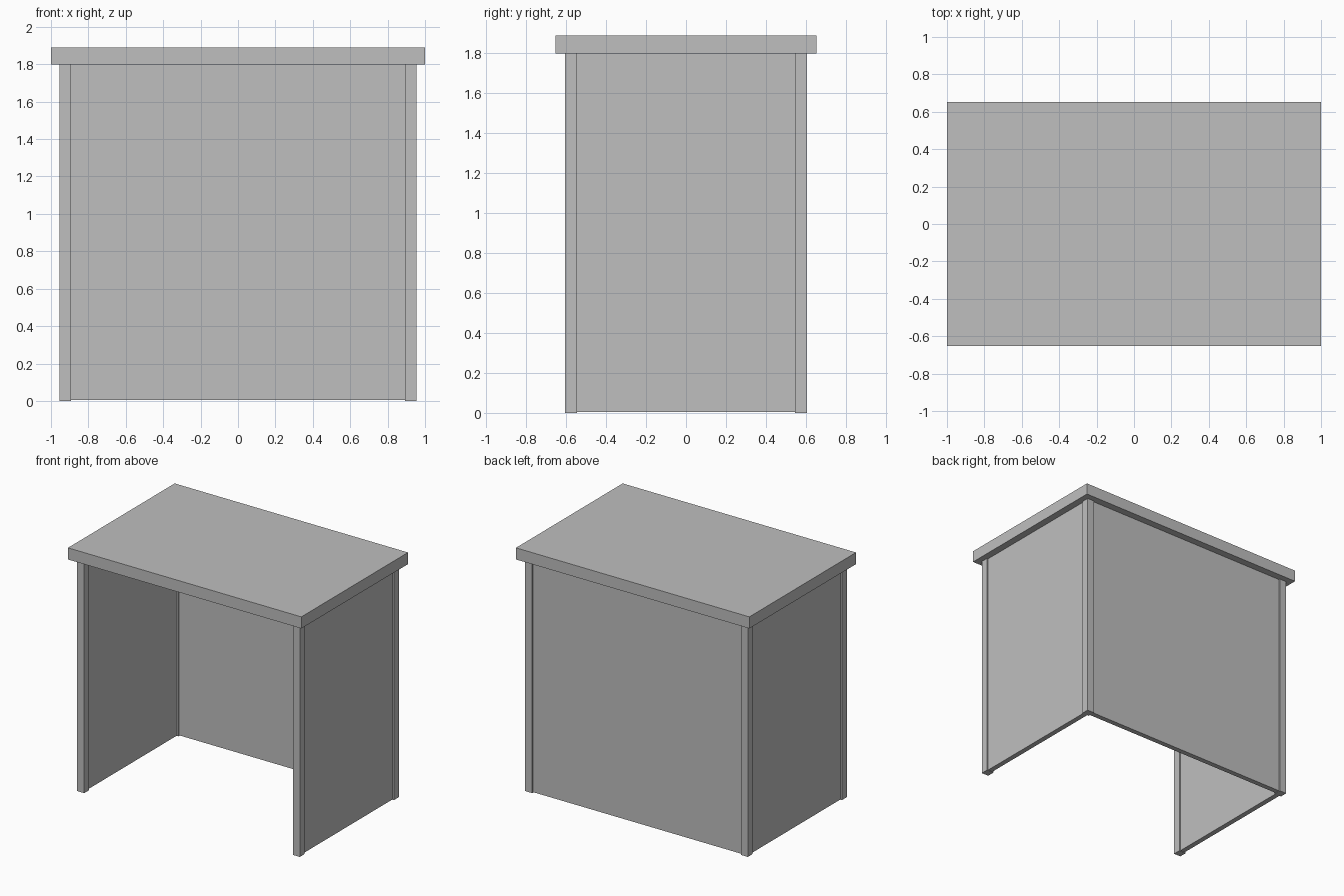
import bpy

default_cube = bpy.data.objects.get("Cube")
if default_cube:
    bpy.data.objects.remove(default_cube, do_unlink=True)

# One flat colour for the whole desk
grey = bpy.data.materials.new("plain grey")
grey.use_nodes = True
colour = (0.52, 0.52, 0.52, 1)
grey.diffuse_color = colour
grey.node_tree.nodes["Principled BSDF"].inputs["Base Color"].default_value = colour


def box(name, low, high):
    """Add a box spanning two opposite corners."""
    centre = [(a + b) / 2 for a, b in zip(low, high)]
    bpy.ops.mesh.primitive_cube_add(size=1, location=centre)
    obj = bpy.context.object
    obj.name = name
    obj.scale = [b - a for a, b in zip(low, high)]
    bpy.ops.object.transform_apply(location=False, rotation=False, scale=True)
    obj.data.materials.append(grey)
    return obj


# Main sizes
TOP_X, TOP_Y, TOP_Z = 1.0, 0.653, 1.89
X, Y, H = 0.954, 0.606, 1.80      # outer faces of the posts, underside of the top
POST = 0.06
RECESS = 0.01                     # panels sit back from both post faces
LIFT = 0.004

# Table top
box("table_top", (-TOP_X, -TOP_Y, H), (TOP_X, TOP_Y, TOP_Z))

# Corner posts and side panels, mirrored left and right
for side, sx in (("left", 1), ("right", -1)):
    x0, x1 = sorted((sx * (X - POST), sx * X))
    for end, sy in (("front", -1), ("back", 1)):
        y0, y1 = sorted((sy * (Y - POST), sy * Y))
        box(f"{end}_{side}_post", (x0, y0, 0), (x1, y1, H))
    box(f"{side}_side_panel",
        (x0 + RECESS, -Y + POST, LIFT), (x1 - RECESS, Y - POST, H))

# Back panel, the front stays open
box("back_panel", (-X + POST, Y - POST + RECESS, LIFT), (X - POST, Y - RECESS, H))
